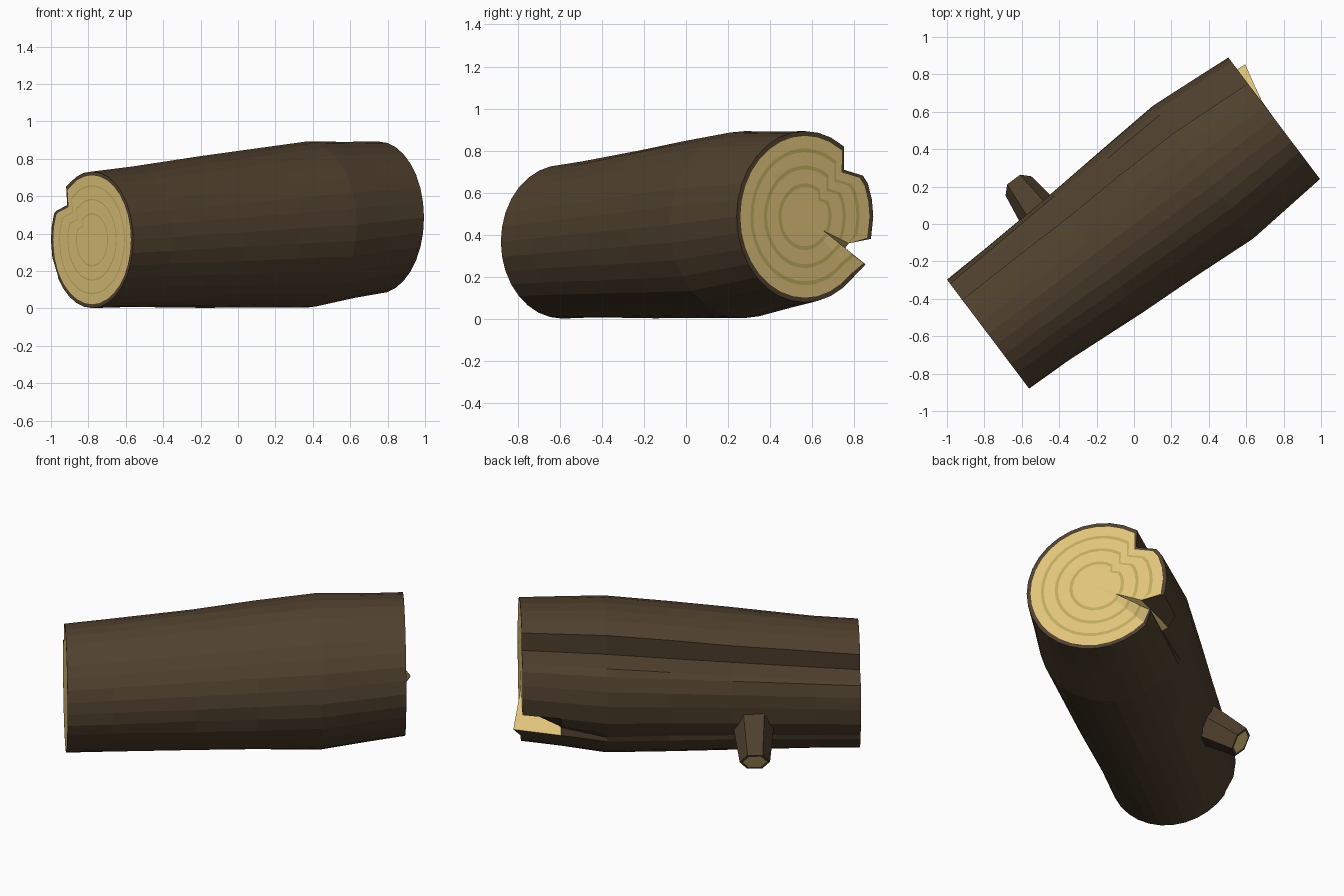
import bpy, bmesh, math, random
from mathutils import Vector, Matrix

if "Cube" in bpy.data.objects:
    bpy.data.objects.remove(bpy.data.objects["Cube"])

random.seed(4)


def material(name, rgb):
    m = bpy.data.materials.new(name)
    m.diffuse_color = (*rgb, 1)
    m.use_nodes = True
    m.node_tree.nodes["Principled BSDF"].inputs["Base Color"].default_value = m.diffuse_color
    return m


MATS = [material("bark", (0.08, 0.052, 0.027)),
        material("cut_wood", (0.74, 0.55, 0.2)),
        material("growth_ring", (0.52, 0.41, 0.11))]
BARK, WOOD, RING = range(3)

# Log frame: t along the log, u sideways, both horizontal
T = Vector((0.798, 0.602, 0))
U = Vector((0.602, -0.798, 0))


def place(t, u, z):
    return T * t + U * u + Vector((0, 0, z))


def finish(bm, name):
    bmesh.ops.remove_doubles(bm, verts=bm.verts, dist=0.0005)
    bmesh.ops.recalc_face_normals(bm, faces=bm.faces)
    me = bpy.data.meshes.new(name)
    bm.to_mesh(me)
    bm.free()
    for m in MATS:
        me.materials.append(m)
    ob = bpy.data.objects.new(name, me)
    bpy.context.collection.objects.link(ob)
    return ob


def bridge(bm, a, b, mat_of):
    n = len(a)
    for i in range(n):
        j = (i + 1) % n
        f = bm.faces.new((a[i], a[j], b[j], b[i]))
        f.material_index = mat_of(i)


# Cross-section: (angle, radius factor); a missing bark strip and a crack break the circle
NOTCH = [(125, 1.0), (136, 0.79), (150.5, 0.975)]
CRACK = [(195, 1.0), (206, 0.71), (211, 0.31), (215, 0.97)]
plain = [(k * 11.25, 1.0) for k in range(32)
         if not 120 < k * 11.25 < 155 and not 190 < k * 11.25 < 220]
PROFILE = sorted(plain + NOTCH + CRACK)
N = len(PROFILE)
crack_ids = [i for i, p in enumerate(PROFILE) if p in CRACK]
T0, T1, T2 = -0.978, 0.461, 0.939


def size_at(t):
    """radius and centre height along the log"""
    if t < T1:
        f = (t - T0) / (T1 - T0)
        return 0.365 + 0.082 * f, 0.367 + 0.082 * f
    f = (t - T1) / (T2 - T1)
    return 0.447 - 0.04 * f, 0.449 + 0.037 * f


def contour(bm, t, scale=1.0, crack=0.0, jitter=0.0):
    """one closed outline; crack 1 = fully open, 0 = closed"""
    radius, zc = size_at(t)
    out = []
    for i, (ang, r) in enumerate(PROFILE):
        lip = 0
        if (ang, r) in NOTCH:
            ang += 4 * (T2 - t) / (T2 - T0)
        if i in crack_ids:
            depth = 1 - (1 - r) * crack
            if i in crack_ids[1:3]:
                depth = min(depth, 0.98)
            rr = min(scale, depth)
            if i == crack_ids[3] and crack == 1:
                lip = 0.05 * max(0, (scale - 0.3) / 0.7)
        else:
            rr = r * scale
        rr *= 1 - random.uniform(0, jitter)
        a = math.radians(ang)
        out.append(bm.verts.new(place(t + lip, radius * rr * math.cos(a),
                                      zc + radius * rr * math.sin(a))))
    return out


bm = bmesh.new()

# Bark shell
stations = [(T0, 0, 0), (-0.72, 0, .025), (-0.25, 0, .025), (0.1, 0, .025),
            (T1, 0, .008), (0.72, 0.12, .015), (T2, 1, 0)]
rings = [contour(bm, t, 1, c, j) for t, c, j in stations]
for k in range(len(rings) - 1):
    last = k == len(rings) - 2
    bridge(bm, rings[k], rings[k + 1],
           lambda i: WOOD if last and i in crack_ids[1:3] else BARK)

# Sawn ends: bark rim, then wood with growth rings
for t, outer, crack, w in ((T0, rings[0], 0, 0.02), (T2, rings[-1], 1, 0.045)):
    steps = [(0.945, BARK)]
    for s in (0.8, 0.6, 0.39):
        steps += [(s, WOOD), (s - w, RING)]
    prev = outer
    for s, mat in steps:
        cur = contour(bm, t, s, crack)
        bridge(bm, prev, cur, lambda i: mat)
        prev = cur
    centre = bm.verts.new(place(t, 0, size_at(t)[1]))
    for i in range(N):
        f = bm.faces.new((prev[i], prev[(i + 1) % N], centre))
        f.material_index = WOOD
finish(bm, "log")

# Sawn-off branch stub, pointing sideways and down
bm = bmesh.new()
tip = place(-0.371, -0.535, 0.133)
tilt = math.radians(35)
axis = -U * math.cos(tilt) - Vector((0, 0, math.sin(tilt)))
side = axis.cross(T)


def hexagon(dist, r):
    c = tip - axis * dist
    return [bm.verts.new(c + T * r * math.cos(k * math.pi / 3)
                         + side * r * math.sin(k * math.pi / 3)) for k in range(6)]


base, end, rim = hexagon(0.27, 0.12), hexagon(0, 0.086), hexagon(0, 0.068)
bridge(bm, base, end, lambda i: BARK)
bridge(bm, end, rim, lambda i: BARK)
bm.faces.new(rim).material_index = WOOD
bm.faces.new(base).material_index = BARK
finish(bm, "branch_stub")
